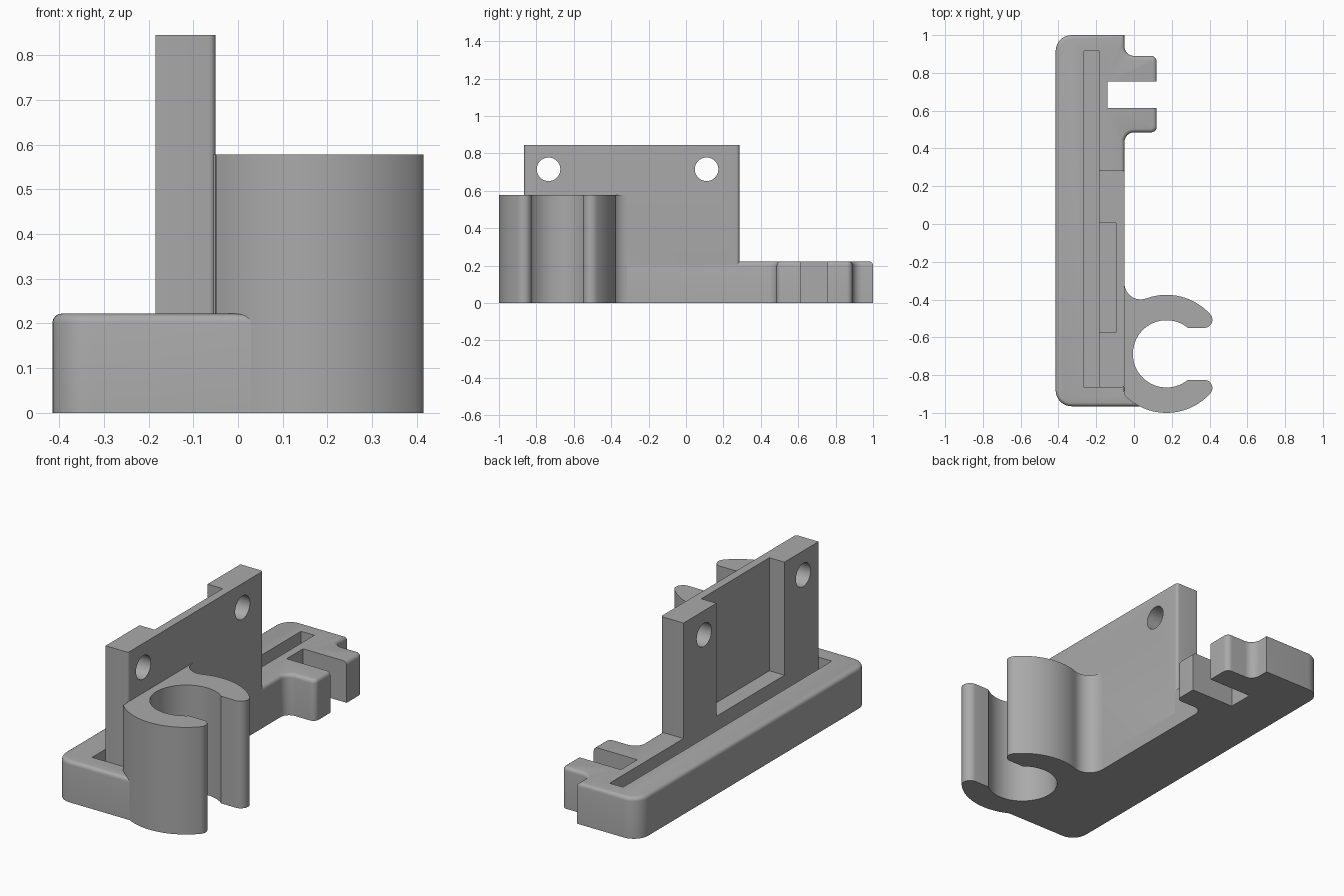
import bpy, bmesh, math

if "Cube" in bpy.data.objects:
    bpy.data.objects.remove(bpy.data.objects["Cube"], do_unlink=True)

grey = bpy.data.materials.new("matte grey")
GREY = (0.40, 0.40, 0.40, 1.0)
grey.diffuse_color = GREY
grey.use_nodes = True
grey.node_tree.nodes["Principled BSDF"].inputs["Base Color"].default_value = GREY


def arc(cx, cy, r, a0, a1, n=8):
    """Points on an arc, angles in degrees."""
    angles = [math.radians(a0 + (a1 - a0) * i / n) for i in range(n + 1)]
    return [(cx + r * math.cos(a), cy + r * math.sin(a)) for a in angles]


def prism(name, outline, z0, z1, fillet=0.0):
    """Extrude a plan outline upward, optionally rounding its top rim."""
    bm = bmesh.new()
    bottom = bm.faces.new([bm.verts.new((x, y, z0)) for x, y in outline])
    top = bmesh.ops.extrude_face_region(bm, geom=[bottom], use_keep_orig=True)["geom"]
    top_verts = [g for g in top if isinstance(g, bmesh.types.BMVert)]
    bmesh.ops.translate(bm, verts=top_verts, vec=(0, 0, z1 - z0))
    bmesh.ops.recalc_face_normals(bm, faces=bm.faces)
    if fillet:
        rim = [e for e in bm.edges if all(v.co.z > z1 - 1e-5 for v in e.verts)]
        bmesh.ops.bevel(bm, geom=rim, offset=fillet, segments=4, profile=0.5,
                        affect='EDGES', clamp_overlap=False)
    bmesh.ops.recalc_face_normals(bm, faces=bm.faces)
    mesh = bpy.data.meshes.new(name)
    bm.to_mesh(mesh)
    bm.free()
    ob = bpy.data.objects.new(name, mesh)
    bpy.context.collection.objects.link(ob)
    mesh.materials.append(grey)
    return ob


def block(name, x0, x1, y0, y1, z0, z1):
    return prism(name, [(x0, y0), (x1, y0), (x1, y1), (x0, y1)], z0, z1)


def select(ob):
    bpy.ops.object.select_all(action='DESELECT')
    ob.select_set(True)
    bpy.context.view_layer.objects.active = ob


def cut(ob, cutter):
    """Subtract a cutter and remove it."""
    cutter.hide_render = True
    mod = ob.modifiers.new("cut", 'BOOLEAN')
    mod.operation = 'DIFFERENCE'
    mod.solver = 'EXACT'
    mod.object = cutter
    select(ob)
    bpy.ops.object.modifier_apply(modifier=mod.name)
    bpy.data.objects.remove(cutter, do_unlink=True)


# Base: long bar with rounded back corners and a two-pronged fork
BASE_TOP = 0.222
outline = [(-0.05, -0.88), (0.03, -0.88), (0.03, -0.965)]
outline += arc(-0.33, -0.88, 0.085, 270, 180)
outline += arc(-0.33, 0.915, 0.085, 180, 90)
outline += [(-0.05, 1.0)]
outline += arc(0.0, 0.94, 0.05, 180, 270)
outline += arc(0.09, 0.86, 0.03, 90, 0)
outline += arc(0.09, 0.515, 0.03, 0, -90)
outline += arc(0.0, 0.435, 0.05, 90, 180)
base = prism("base", outline, 0, BASE_TOP, fillet=0.02)
cut(base, block("fork_slot", -0.14, 0.2, 0.615, 0.755, -0.1, 0.4))
cut(base, block("groove", -0.265, -0.185, -0.865, 0.915, 0.09, 0.4))

# Upright wall with a recess in its back and two screw holes
outline = [(-0.185, 0.285), (-0.185, -0.865)]
outline += arc(-0.065, -0.85, 0.015, 270, 360, 4)
outline += arc(-0.065, 0.27, 0.015, 0, 90, 4)
wall = prism("wall", outline, 0.08, 0.845)
cut(wall, block("recess", -0.3, -0.095, -0.575, 0.005, 0.235, 1.0))
for y in (-0.735, 0.11):
    bpy.ops.mesh.primitive_cylinder_add(vertices=40, radius=0.063, depth=0.6,
                                        location=(-0.12, y, 0.715),
                                        rotation=(0, math.pi / 2, 0))
    cut(wall, bpy.context.object)

# Snap clip: open ring with rounded tips, blended into the wall
CX, CY, R_OUT, R_IN = 0.172, -0.6875, 0.3125, 0.178
GAP, TIP, BLEND = 0.1375, 0.043, 0.085
tip_y = GAP + TIP
tip_x = math.sqrt((R_OUT - TIP) ** 2 - tip_y ** 2)
tip_angle = math.degrees(math.atan2(tip_y, tip_x))
in_angle = math.degrees(math.asin(GAP / R_IN))
bx = -0.05 + BLEND
by = CY + math.sqrt((R_OUT + BLEND) ** 2 - (bx - CX) ** 2)
blend_angle = math.degrees(math.atan2(by - CY, bx - CX))

outline = [(-0.07, by)]
outline += arc(bx, by, BLEND, 180, 180 + blend_angle, 12)
outline += arc(CX, CY, R_OUT, blend_angle, tip_angle, 16)[1:]
outline += arc(CX + tip_x, CY + tip_y, TIP, tip_angle, -90, 10)[1:]
outline += arc(CX, CY, R_IN, in_angle, 360 - in_angle, 48)
outline += arc(CX + tip_x, CY - tip_y, TIP, 90, -tip_angle, 10)
outline += arc(CX, CY, R_OUT, -tip_angle, -135, 24)[1:]
outline += [(-0.05, -0.865), (-0.07, -0.85)]
clip = prism("snap_clip", outline, 0, 0.578)

for ob in (base, wall, clip):
    select(ob)
    bpy.ops.object.shade_smooth_by_angle(angle=math.radians(32))
